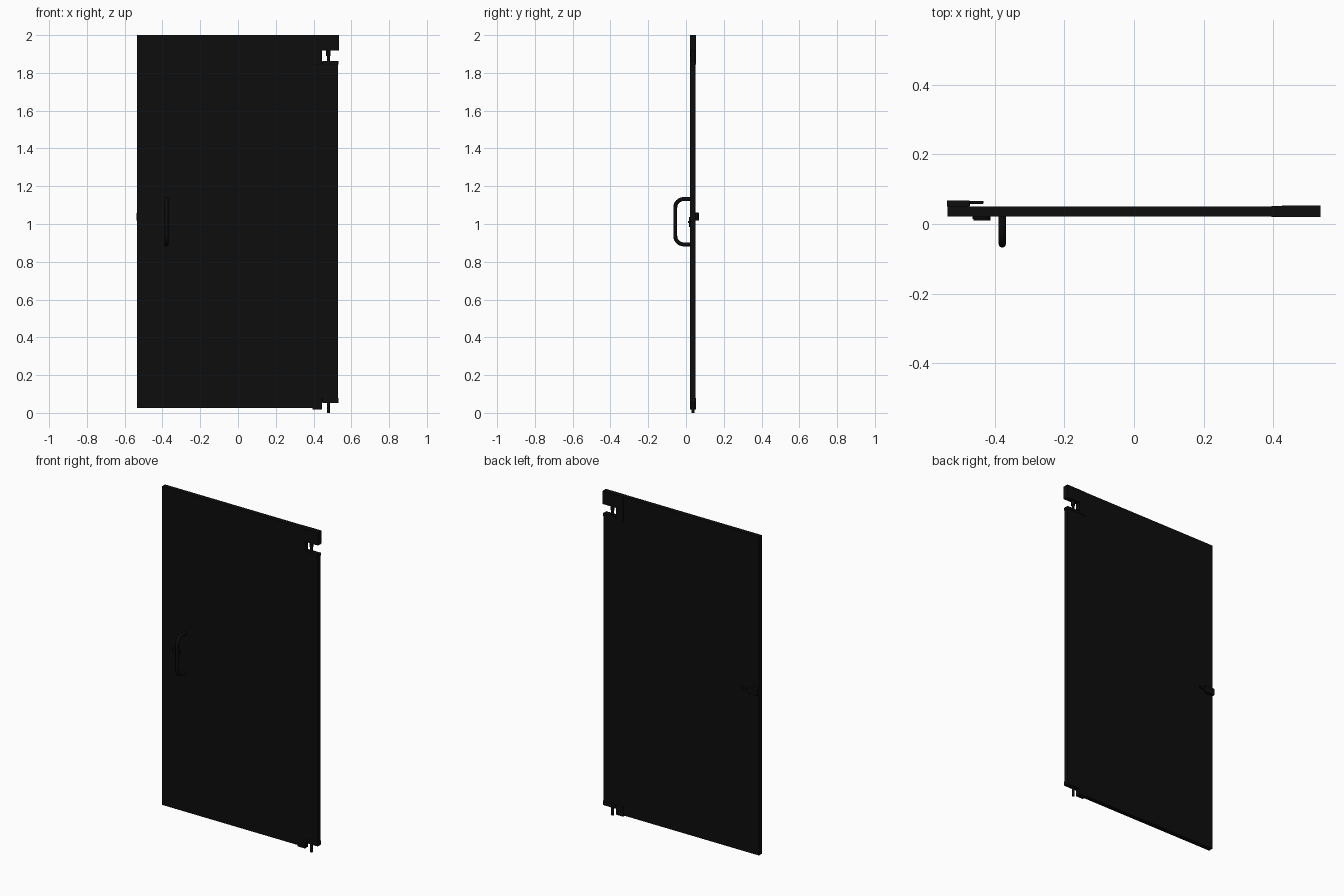
import bpy, bmesh, math
from mathutils import Vector

if "Cube" in bpy.data.objects:
    bpy.data.objects.remove(bpy.data.objects["Cube"])

black = bpy.data.materials.new("black_finish")
black.diffuse_color = (0.004, 0.004, 0.004, 1)
black.use_nodes = True
black.node_tree.nodes["Principled BSDF"].inputs["Base Color"].default_value = black.diffuse_color


def finish(name, bm, bevel=0.0):
    me = bpy.data.meshes.new(name)
    bmesh.ops.recalc_face_normals(bm, faces=bm.faces)
    bm.to_mesh(me)
    bm.free()
    me.materials.append(black)
    ob = bpy.data.objects.new(name, me)
    bpy.context.collection.objects.link(ob)
    if bevel:
        mod = ob.modifiers.new("edge_bevel", 'BEVEL')
        mod.width, mod.segments = bevel, 2
    return ob


def plate(name, outline, y0, y1, bevel=0.0):
    """Extrude an (x, z) outline from y0 to y1."""
    bm = bmesh.new()
    face = bm.faces.new([bm.verts.new((x, y0, z)) for x, z in outline])
    ext = bmesh.ops.extrude_face_region(bm, geom=[face])
    moved = [v for v in ext["geom"] if isinstance(v, bmesh.types.BMVert)]
    bmesh.ops.translate(bm, verts=moved, vec=(0, y1 - y0, 0))
    return finish(name, bm, bevel)


def box(name, x0, x1, y0, y1, z0, z1, bevel=0.001):
    return plate(name, [(x0, z0), (x1, z0), (x1, z1), (x0, z1)], y0, y1, bevel)


def rod(name, a, b, r, sides=24):
    a, b = Vector(a), Vector(b)
    bm = bmesh.new()
    bmesh.ops.create_cone(bm, cap_ends=True, segments=sides, radius1=r, radius2=r, depth=(b - a).length)
    rot = (b - a).to_track_quat('Z', 'Y').to_matrix().to_4x4()
    rot.translation = (a + b) / 2
    bm.transform(rot)
    for f in bm.faces:
        f.smooth = len(f.verts) == 4
    return finish(name, bm)


# Door leaf with hinge cut-outs at the upper and lower right corners
F, B = 0.022, 0.050
plate("door_panel", [(-0.535, 0.025), (0.445, 0.025), (0.445, 0.055), (0.53, 0.055),
                     (0.53, 1.86), (0.445, 1.86), (0.445, 2.0), (-0.535, 2.0)], F, B)

# Hinge blocks, sleeves and pivot pins
box("top_hinge_block", 0.425, 0.535, F - 0.002, B + 0.003, 1.918, 2.0)
box("top_hinge_sleeve", 0.395, 0.445, F - 0.002, B + 0.002, 1.845, 2.0)
box("notch_cap", 0.446, 0.533, F - 0.002, B + 0.002, 1.845, 1.862)
box("bottom_hinge_sleeve", 0.395, 0.445, F - 0.002, B + 0.002, 0.017, 0.08)
box("bottom_notch_cap", 0.446, 0.533, F - 0.002, B + 0.002, 0.053, 0.08)
mid = (F + B) / 2
for name, z0, z1 in (("top_pivot_pin", 1.85, 1.93), ("bottom_pivot_pin", 0.0, 0.06)):
    rod(name, (0.478, mid, z0), (0.478, mid, z1), 0.008)
rod("top_pivot_collar", (0.478, mid, 1.89), (0.478, mid, 1.92), 0.011)

# Pull handle: a tube swept round two rounded corners
r, hx, yo, zb, zt = 0.045, -0.378, -0.057, 0.892, 1.132
path = [(F + 0.002, zb)]
for cz, start in ((zb + r, 270), (zt - r, 180)):
    for i in range(9):
        t = math.radians(start - 90 * i / 8)
        path.append((yo + r + r * math.cos(t), cz + r * math.sin(t)))
path.append((F + 0.002, zt))
cu = bpy.data.curves.new("pull_handle", 'CURVE')
cu.dimensions = '3D'
cu.bevel_depth, cu.bevel_resolution, cu.use_fill_caps = 0.0105, 4, True
sp = cu.splines.new('POLY')
sp.points.add(len(path) - 1)
for p, (y, z) in zip(sp.points, path):
    p.co = (hx, y, z, 1)
sp.use_smooth = True
cu.materials.append(black)
bpy.context.collection.objects.link(bpy.data.objects.new("pull_handle", cu))

# Front lock indicator: round rose with a small turn tab
rod("indicator_rose", (-0.437, F + 0.001, 1.01), (-0.437, 0.015, 1.01), 0.026, 32)
box("indicator_tab", -0.46, -0.412, 0.010, 0.016, 1.004, 1.016)

# Back latch: case at the door edge, thumb lever reaching inward
box("latch_case", -0.537, -0.471, B - 0.001, 0.068, 1.018, 1.06, 0.003)
box("latch_lever", -0.475, -0.431, 0.058, 0.066, 1.031, 1.045, 0.002)
